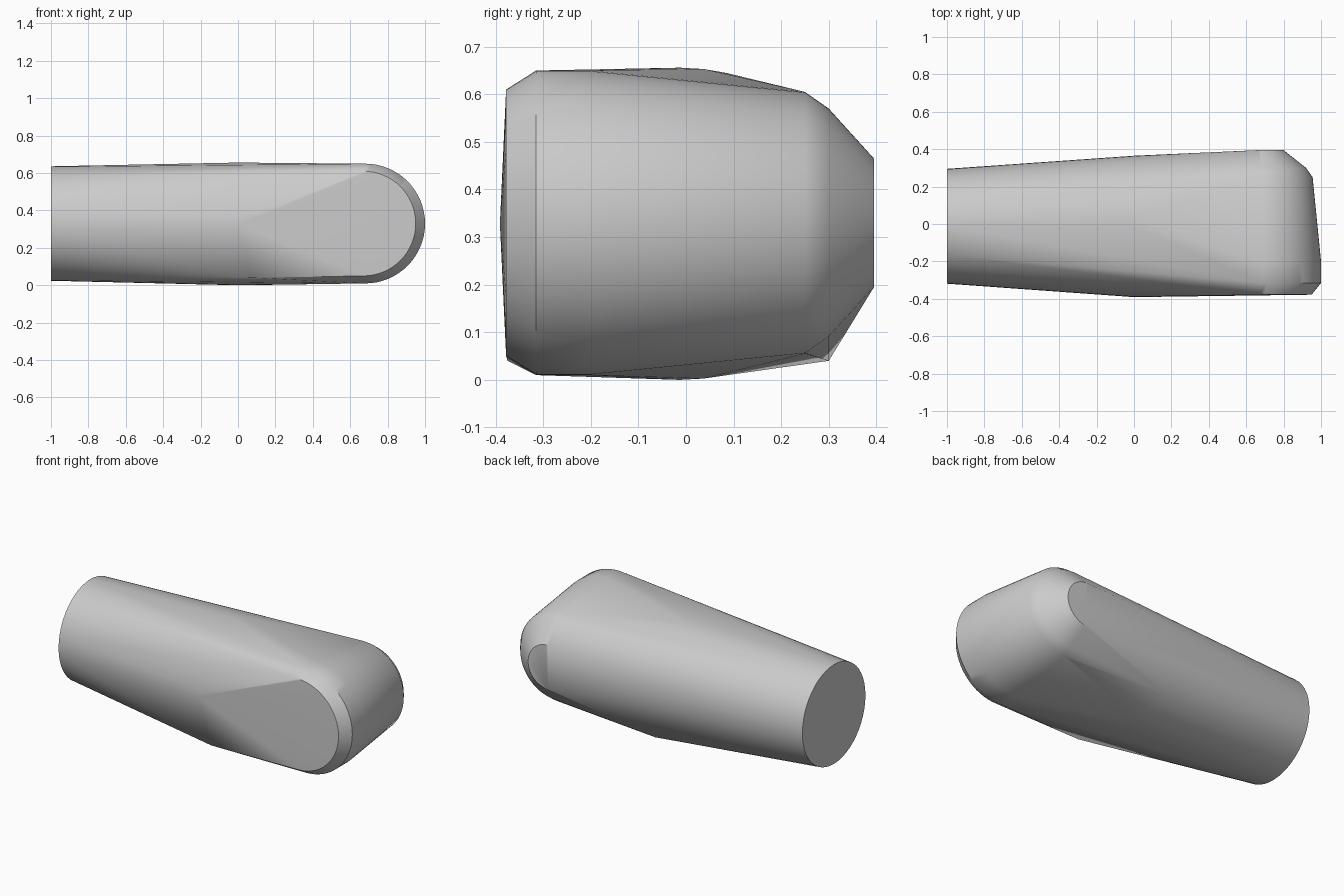
import bpy, bmesh
from math import sin, cos, pi

cube = bpy.data.objects.get("Cube")
if cube:
    bpy.data.objects.remove(cube, do_unlink=True)

MID = 0.33
bm = bmesh.new()


def cross_ring(x, y, z, ry, rz, n=48):
    """Elliptical section of the shaft, facing along x."""
    for i in range(n):
        a = 2 * pi * i / n
        bm.verts.new((x, y + ry * cos(a), z + rz * sin(a)))


def head_arc(x, y, r, n=32):
    """Half-round section of the head, facing along y."""
    for i in range(n + 1):
        a = pi * i / n - pi / 2
        bm.verts.new((x + r * cos(a), y, MID + r * sin(a)))


# Shaft: round flat end and wider waist
cross_ring(-1.0, -0.012, MID, 0.307, 0.306)
cross_ring(0.0, -0.013, 0.328, 0.378, 0.328)

# Squared lower corners of the waist
for corner in ((0.08, -0.375, 0.04), (0.0, 0.30, 0.04)):
    bm.verts.new(corner)

# Head: bevelled half-round end
for x, y, r in ((0.67, -0.378, 0.28), (0.68, -0.315, 0.32), (0.68, -0.2, 0.32),
                (0.68, 0.25, 0.275), (0.68, 0.3, 0.24), (0.665, 0.395, 0.135)):
    head_arc(x, y, r)

# Skin stretched around all the sections
hull = bmesh.ops.convex_hull(bm, input=bm.verts[:])
loose = {g for g in hull["geom_interior"] + hull["geom_unused"]
         if isinstance(g, bmesh.types.BMVert)}
bmesh.ops.delete(bm, geom=list(loose), context="VERTS")
bmesh.ops.dissolve_limit(bm, angle_limit=0.005, verts=bm.verts[:], edges=bm.edges[:])
bmesh.ops.recalc_face_normals(bm, faces=bm.faces[:])

mesh = bpy.data.meshes.new("rounded_body")
bm.to_mesh(mesh)
bm.free()
body = bpy.data.objects.new("rounded_body", mesh)
bpy.context.collection.objects.link(body)

# Plain grey finish
grey = bpy.data.materials.new("plain grey")
grey.use_nodes = True
colour = (0.6, 0.6, 0.6, 1)
grey.diffuse_color = colour
grey.node_tree.nodes["Principled BSDF"].inputs["Base Color"].default_value = colour
mesh.materials.append(grey)

bpy.ops.object.select_all(action="DESELECT")
body.select_set(True)
bpy.context.view_layer.objects.active = body
bpy.ops.object.shade_smooth_by_angle(angle=0.63)
